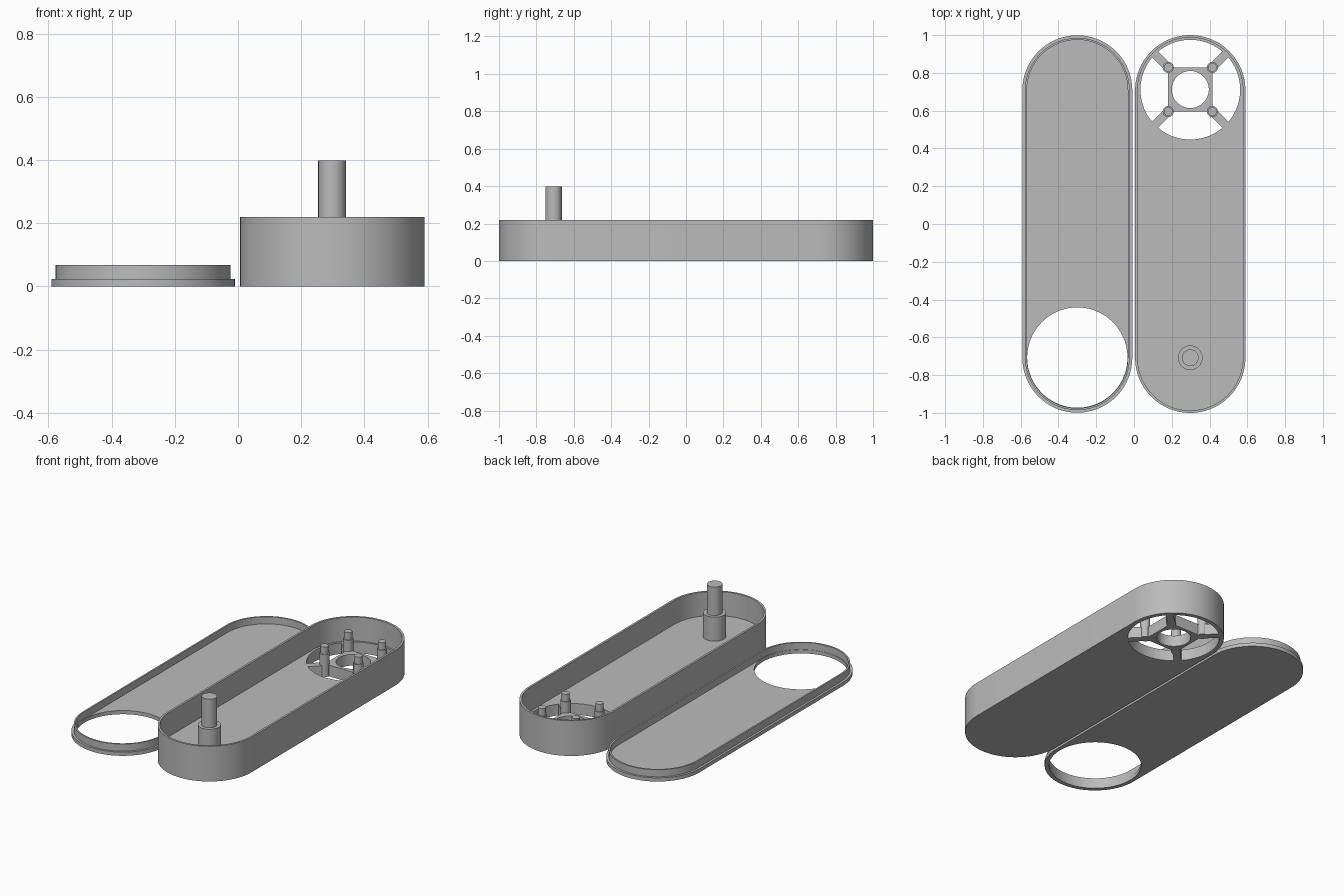
import bpy, bmesh, math
from mathutils import Matrix

if "Cube" in bpy.data.objects:
    bpy.data.objects.remove(bpy.data.objects["Cube"])

grey = bpy.data.materials.new("plain grey")
grey.diffuse_color = (0.5, 0.5, 0.5, 1)
grey.use_nodes = True
grey.node_tree.nodes["Principled BSDF"].inputs["Base Color"].default_value = grey.diffuse_color

BX, LX, CY = 0.298, -0.300, 0.708     # case centre, lid centre, end-arc centre
FLOOR, WALL_TOP = 0.07, 0.22


def make(name, bm):
    bmesh.ops.recalc_face_normals(bm, faces=bm.faces)
    me = bpy.data.meshes.new(name)
    bm.to_mesh(me)
    bm.free()
    me.materials.append(grey)
    ob = bpy.data.objects.new(name, me)
    bpy.context.collection.objects.link(ob)
    return ob


def prism(name, outline, z0, z1):
    bm = bmesh.new()
    face = bm.faces.new([bm.verts.new((x, y, z0)) for x, y in outline])
    top = bmesh.ops.extrude_face_region(bm, geom=[face])["geom"]
    for v in top:
        if isinstance(v, bmesh.types.BMVert):
            v.co.z = z1
    return make(name, bm)


def arc(cx, cy, r, a0, a1, n):
    return [(cx + r * math.cos(a0 + (a1 - a0) * i / n),
             cy + r * math.sin(a0 + (a1 - a0) * i / n)) for i in range(n + 1)]


def stadium(cx, r, n=48):
    return arc(cx, CY, r, 0, math.pi, n) + arc(cx, -CY, r, math.pi, 2 * math.pi, n)


def circle(cx, cy, r, n=96):
    return arc(cx, cy, r, 0, 2 * math.pi, n)[:-1]


def boolean(ob, cutter, op="DIFFERENCE"):
    m = ob.modifiers.new(op, "BOOLEAN")
    m.operation, m.object, m.solver = op, cutter, "EXACT"
    bpy.context.view_layer.update()
    me = bpy.data.meshes.new_from_object(
        ob.evaluated_get(bpy.context.evaluated_depsgraph_get()))
    ob.modifiers.clear()
    ob.data = me
    bpy.data.objects.remove(cutter)


def smooth(ob):
    bpy.ops.object.select_all(action="DESELECT")
    ob.select_set(True)
    bpy.context.view_layer.objects.active = ob
    bpy.ops.object.shade_smooth_by_angle(angle=math.radians(30))


def stepped_post(name, x, y, profile, n=48):
    """Lathe (radius, z) pairs into a closed post."""
    bm = bmesh.new()
    rings = [[bm.verts.new((px, py, z)) for px, py in circle(x, y, r, n)]
             for r, z in profile]
    for a, b in zip(rings, rings[1:]):
        for i in range(n):
            bm.faces.new((a[i], a[(i + 1) % n], b[(i + 1) % n], b[i]))
    bm.faces.new(rings[0])
    bm.faces.new(rings[-1])
    smooth(make(name, bm))


# Case: deep tray with a round opening at the back
case = prism("case_tray", stadium(BX, 0.292), 0, WALL_TOP)
boolean(case, prism("cut", stadium(BX, 0.279), FLOOR, 0.5))
boolean(case, prism("cut", circle(BX, CY + 0.003, 0.264), -0.1, 0.5))
smooth(case)

# Square hub with a round hole, held by diagonal spokes
HY, H = CY + 0.004, 0.117
hub = prism("hub", [(BX + sx * H, HY + sy * H)
                    for sx, sy in ((-1, -1), (1, -1), (1, 1), (-1, 1))], 0, FLOOR)
boolean(hub, prism("cut", circle(BX, HY, 0.098), -0.1, 0.5))
smooth(hub)
for k in range(4):
    a = math.pi / 4 + k * math.pi / 2
    c, s = math.cos(a), math.sin(a)
    prism(f"spoke_{k + 1}", [(BX + c * u - s * v, HY + s * u + c * v) for u, v in
                             ((0.143, -0.0225), (0.267, -0.0225),
                              (0.267, 0.0225), (0.143, 0.0225))], 0, FLOOR)
    # Stepped mounting peg on each hub corner
    stepped_post(f"peg_{k + 1}", BX + math.copysign(H, c), HY + math.copysign(H, s),
                 [(0.029, 0.0 + 0.001), (0.029, 0.14), (0.023, 0.14), (0.023, 0.185)], 32)

# Tall stepped post at the front
stepped_post("front_post", BX, -CY, [(0.065, FLOOR - 0.01), (0.065, WALL_TOP),
                                     (0.044, WALL_TOP), (0.044, 0.398)])

# Lid: flat plate with a raised lip and a round window
lid = prism("lid", stadium(LX, 0.291), 0, 0.023)
boolean(lid, prism("lip", stadium(LX, 0.277), 0.01, 0.067), "UNION")
boolean(lid, prism("cut", stadium(LX, 0.267), 0.023, 0.2))
boolean(lid, prism("cut", circle(LX, -CY + 0.001, 0.2655), -0.1, 0.2))
smooth(lid)
